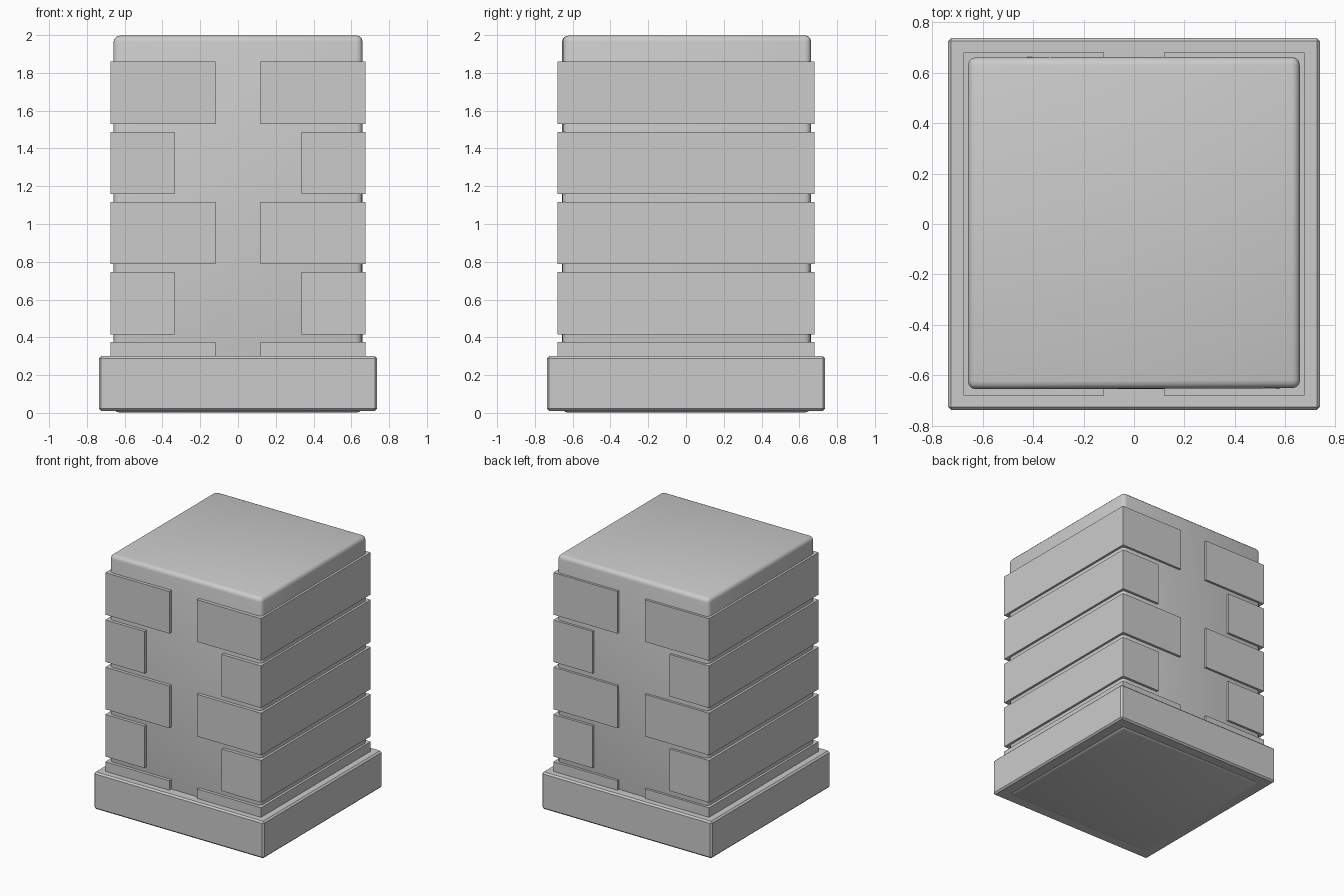
import bpy
import bmesh
import random
from mathutils import Vector

if "Cube" in bpy.data.objects:
    bpy.data.objects.remove(bpy.data.objects["Cube"])

random.seed(4)


def box(name, lo, hi, bevel=0.0, segments=1):
    lo, hi = Vector(lo), Vector(hi)
    bm = bmesh.new()
    bmesh.ops.create_cube(bm, size=1)
    for v in bm.verts:
        v.co = Vector([(lo[i] + hi[i]) / 2 + v.co[i] * (hi[i] - lo[i]) for i in range(3)])
    mesh = bpy.data.meshes.new(name)
    bm.to_mesh(mesh)
    bm.free()
    obj = bpy.data.objects.new(name, mesh)
    bpy.context.collection.objects.link(obj)
    if bevel:
        mod = obj.modifiers.new("edge_bevel", 'BEVEL')
        mod.width = bevel
        mod.segments = segments
    return obj


# Worn central block: tiny corner irregularity, softly rounded edges
core = box("core_block", (-0.657, -0.653, 0.002), (0.657, 0.661, 1.997), 0.032, 3)
for v in core.data.vertices:
    v.co += Vector([random.uniform(-0.003, 0.003) for _ in range(2)] + [random.uniform(-0.002, 0.002)])
bpy.context.view_layer.objects.active = core
core.select_set(True)
bpy.ops.object.shade_smooth()

# Plinth around the foot
box("plinth", (-0.737, -0.737, 0.01), (0.737, 0.737, 0.30), 0.012)

# Alternating long and short quoin courses on both sides
for i in range(5):
    z = 0.045 + 0.371 * i
    inner = 0.12 if i % 2 == 0 else 0.335
    for side, s in (("right", 1), ("left", -1)):
        x0, x1 = sorted((s * inner, s * 0.676))
        box(f"quoin_{side}_{i + 1}", (x0, -0.68, z), (x1, 0.68, z + 0.33))
